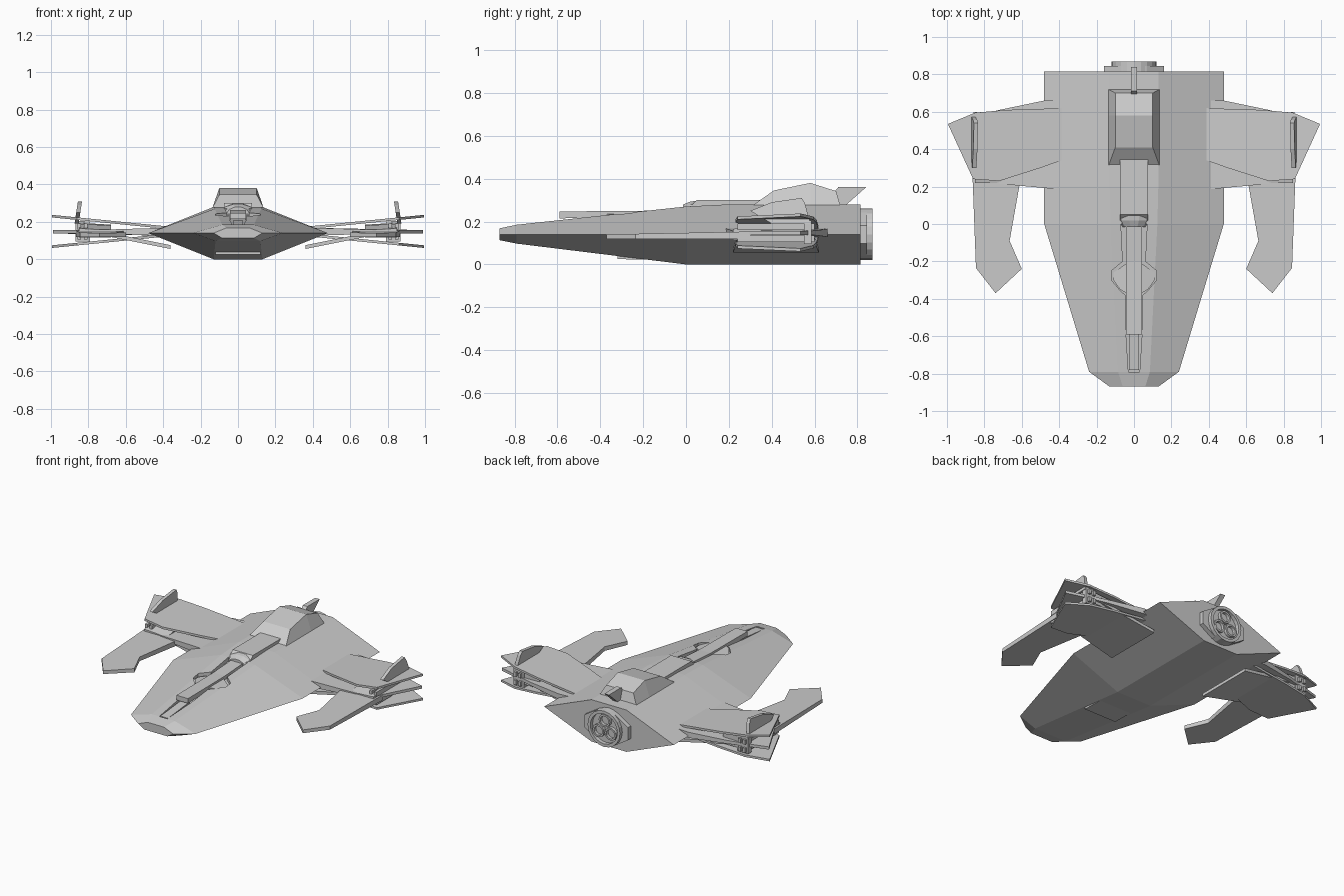
import bpy, bmesh
from math import sin, cos, pi

if "Cube" in bpy.data.objects:
    bpy.data.objects.remove(bpy.data.objects["Cube"])


def make(name, verts, faces, mirror=False):
    me = bpy.data.meshes.new(name)
    me.from_pydata(verts, [], faces)
    bm = bmesh.new()
    bm.from_mesh(me)
    bmesh.ops.recalc_face_normals(bm, faces=bm.faces)
    bm.to_mesh(me)
    bm.free()
    ob = bpy.data.objects.new(name, me)
    bpy.context.collection.objects.link(ob)
    if mirror:
        ob.modifiers.new("mirror", "MIRROR")
    return ob


def loft(name, rings, mirror=False, closed=False):
    """Skin equal-length rings; closed joins last ring to first (tubes)."""
    n, m = len(rings[0]), len(rings)
    faces = []
    for i in range(m if closed else m - 1):
        a, b = i * n, (i + 1) % m * n
        faces += [(a + j, a + (j + 1) % n, b + (j + 1) % n, b + j) for j in range(n)]
    if not closed:
        faces += [tuple(range(n)), tuple(range((m - 1) * n, m * n))]
    return make(name, [v for r in rings for v in r], faces, mirror)


def plate(name, outline, low, high, mirror=False):
    """Flat plan outline, with lower and upper heights as functions of x, y."""
    return loft(name, [[(x, y, f(x, y)) for x, y in outline] for f in (low, high)], mirror)


def side_plate(name, profile, x0, x1, lean=0.0, mirror=False):
    """Side profile (y, z) extruded across x, leaning outward with height."""
    z0 = min(z for _, z in profile)
    return loft(name, [[(x + lean * (z - z0), y, z) for y, z in profile] for x in (x0, x1)], mirror)


def box(name, x, y, z, mirror=False):
    return side_plate(name, [(y[0], z[0]), (y[1], z[0]), (y[1], z[1]), (y[0], z[1])], *x, mirror=mirror)


def circle(cx, y, cz, rx, rz, n, ph=0.0):
    return [(cx + rx * cos(2 * pi * i / n + ph), y, cz + rz * sin(2 * pi * i / n + ph)) for i in range(n)]


# Hull: hexagonal sections (y, half width, top half width, top z, bottom half width, bottom z)
sections = [(-.87, .13, .06, .168, .085, .113), (-.79, .24, .085, .185, .12, .097),
            (0, .48, .125, .27, .13, 0), (.2, .48, .13, .28, .13, 0), (.815, .48, .13, .28, .13, 0)]
hull = loft("hull", [[(w, y, .14), (t, y, tz), (-t, y, tz), (-w, y, .14), (-b, y, bz), (b, y, bz)]
                     for y, w, t, tz, b, bz in sections])

# Trench in the nose deck for the gun
half = [(.03, -.79), (.045, -.55), (.045, -.38), (.07, -.36), (.12, -.30), (.12, -.25), (.06, -.20), (.07, 0)]
outline = half + [(-x, y) for x, y in reversed(half)]
cutter = plate("trench_cutter", outline, lambda x, y: .172 + .09 * (y + .79), lambda x, y: .4)
cutter.hide_render = True
cutter.hide_viewport = True
cut = hull.modifiers.new("trench", "BOOLEAN")
cut.operation = "DIFFERENCE"
cut.object = cutter

# Gun with flared shoulders
side_plate("gun_body", [(-.59, .215), (0, .222), (0, .262), (-.2, .25), (-.59, .247)], -.043, .043)
side_plate("gun_barrel", [(-.78, .165), (-.55, .18), (-.55, .207), (-.78, .184)], -.028, .028)
sh = [(.04, -.37), (.075, -.35), (.11, -.30), (.11, -.26), (.04, -.21)]
plate("gun_shoulder", sh, lambda x, y: .20, lambda x, y: .236 - .15 * (x - .04), mirror=True)

# Spine deck, sensor collar, belly hatch
side_plate("spine_deck", [(0, .25), (.05, .30), (.38, .30), (.38, .25)], -.075, .075)
loft("sensor_collar", [circle(0, -.015, .245, .06, .035, 10), circle(0, .02, .255, .085, .04, 10),
                       circle(0, .06, .26, .085, .04, 10)])
side_plate("belly_hatch", [(-.32, .025), (-.1, .02), (-.1, .06), (-.32, .06)], -.12, .12)

# Canopy: narrower roof on a wide base
roof = [(.41, .345), (.58, .38), (.70, .342)]
base = [(.31, .275), (.58, .275), (.72, .275)]
rings = []
for (yb, zb), (yt, zt) in zip(base, roof):
    rings.append([(-.137, yb, zb), (.137, yb, zb), (.1, yt, zt), (-.1, yt, zt)])
loft("canopy", rings)
side_plate("tail_fin", [(.66, .30), (.71, .36), (.84, .36), (.75, .28), (.68, .28)], -.017, .017)

# Rear engine: octagonal mount, ring and three nozzles
loft("engine_mount", [circle(0, y, .14, .175, .11, 8, pi / 8) for y in (.80, .845)])


def tube(name, cx, cz, r, ri, y0, y1, n):
    loft(name, [circle(cx, y, cz, q, q, n) for q, y in ((r, y0), (r, y1), (ri, y1), (ri, y0))], closed=True)


tube("engine_ring", 0, .14, .12, .1, .80, .87, 20)
for i in range(3):
    a = pi / 2 + i * 2 * pi / 3
    tube("nozzle_%d" % i, .052 * cos(a), .14 + .052 * sin(a), .042, .03, .83, .865, 14)

# Wings: central plate, flared upper and lower plates, inner lower flap
core = [(.40, .185), (.72, .215), (.84, .25), (.99, .535), (.85, .575), (.72, .61), (.48, .66), (.40, .66)]
plate("wing_core", core, lambda x, y: .138 - .05 * max(0, .8 - x) * .6,
      lambda x, y: .156 + .05 * max(0, .8 - x) * .6, mirror=True)
flare = [(.36, .35), (.50, .30), (.72, .23), (.86, .24), (.995, .535), (.85, .595), (.68, .61), (.36, .62)]
up = lambda x, y: .16 + .1 * (x - .36)
plate("wing_upper", flare, up, lambda x, y: up(x, y) + .014, mirror=True)
down = lambda x, y: .13 - .1 * (x - .36)
plate("wing_lower", flare, lambda x, y: down(x, y) - .006, lambda x, y: down(x, y) + .008, mirror=True)
flap = [(.36, .22), (.74, .24), (.74, .59), (.36, .62)]
plate("wing_flap", flap, lambda x, y: .055 + .2 * (x - .36), lambda x, y: .075 + .2 * (x - .36), mirror=True)

# Wing tip pod, rails, winglets
loft("wing_pod", [[(.68, y, .115), (.85, y, .115), (.85, y, zt), (.68, y, zt - .01)]
                  for y, zt in ((.22, .165), (.34, .19), (.58, .195))], mirror=True)
for i, x in enumerate((.805, .84)):
    for j, z in enumerate((.105, .16)):
        box("pod_rail_%d%d" % (i, j), (x, x + .018), (.24, .60), (z, z + .03), mirror=True)
box("pod_bridge", (.79, .87), (.55, .585), (.095, .205), mirror=True)
fin = [(.30, .25), (.40, .29), (.54, .31), (.555, .285), (.58, .19), (.40, .19)]
side_plate("winglet", fin, .852, .874, lean=-.15, mirror=True)

# Forward claws
claw = [(.865, .30), (.845, -.235), (.74, -.37), (.60, -.24), (.665, -.09), (.61, .22), (.61, .30)]
plate("forward_claw", claw, lambda x, y: .118, lambda x, y: .14 + .02 * (y + .37), mirror=True)
